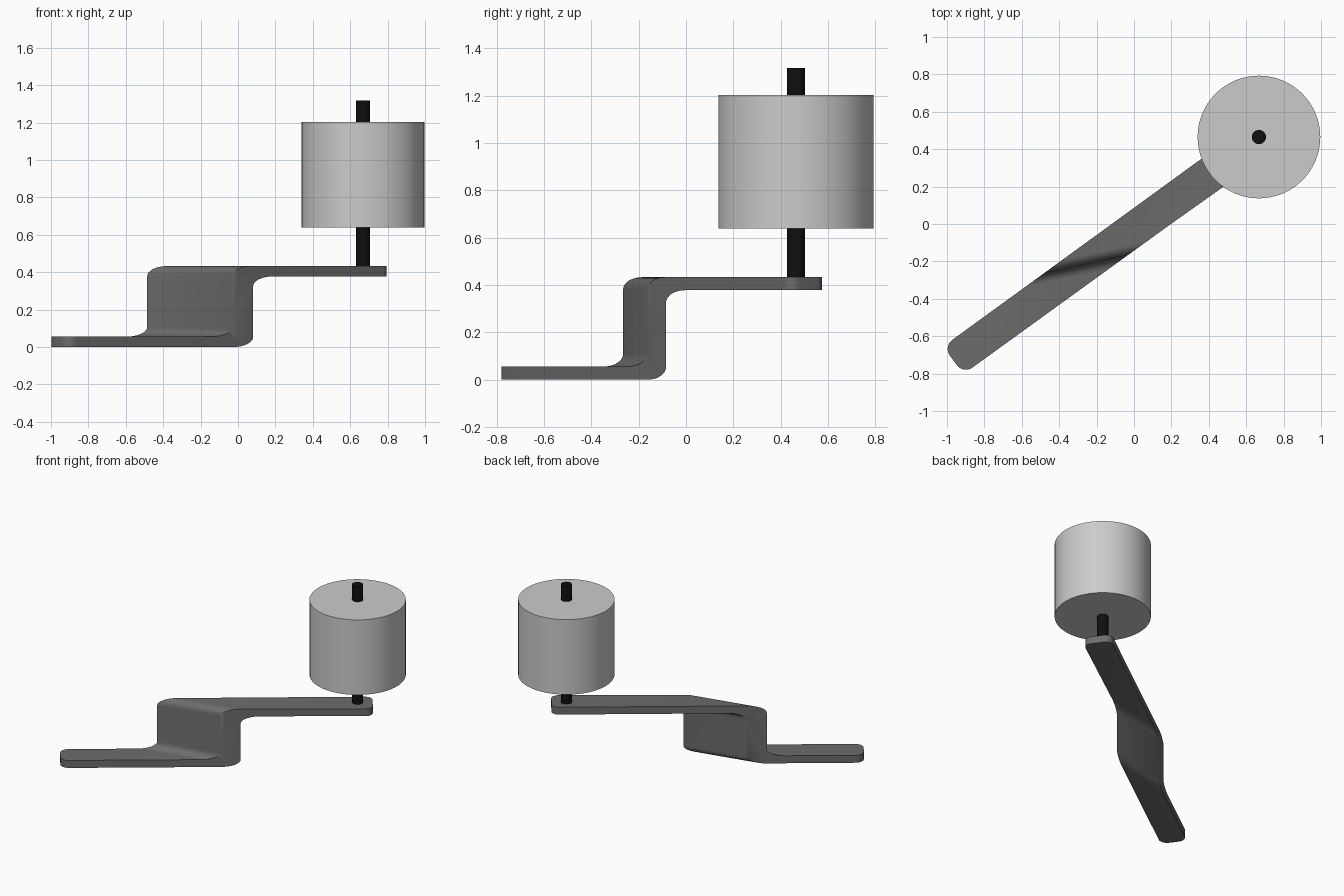
import bpy, bmesh
from math import cos, sin, pi, radians
from mathutils import Vector

if "Cube" in bpy.data.objects:
    bpy.data.objects.remove(bpy.data.objects["Cube"])

U = Vector((0.809, 0.588, 0))      # along the arm
N = Vector((0.588, -0.809, 0))     # across the arm
D = Vector((0.976, 0.217, 0))      # direction of the skewed bend lines
M = Vector((-0.217, 0.976, 0))     # square to the bend lines


def material(name, v):
    m = bpy.data.materials.new(name)
    m.diffuse_color = (v, v, v, 1)
    m.use_nodes = True
    m.node_tree.nodes["Principled BSDF"].inputs["Base Color"].default_value = m.diffuse_color
    return m


def smooth(ob):
    bpy.ops.object.select_all(action='DESELECT')
    ob.select_set(True)
    bpy.context.view_layer.objects.active = ob
    bpy.ops.object.shade_smooth_by_angle(angle=radians(30))


def prism(name, points, offset):
    """Closed solid from a planar outline pushed along offset."""
    bm = bmesh.new()
    face = bm.faces.new([bm.verts.new(p) for p in points])
    ext = bmesh.ops.extrude_face_region(bm, geom=[face], use_keep_orig=True)
    verts = [g for g in ext['geom'] if isinstance(g, bmesh.types.BMVert)]
    bmesh.ops.translate(bm, verts=verts, vec=offset)
    bmesh.ops.recalc_face_normals(bm, faces=bm.faces)
    me = bpy.data.meshes.new(name)
    bm.to_mesh(me)
    bm.free()
    ob = bpy.data.objects.new(name, me)
    bpy.context.collection.objects.link(ob)
    return ob


def rounded(corners, steps=8):
    """Outline with filleted right-angle corners; each is (a, b, radius)."""
    out = []
    n = len(corners)
    for i, (a, b, r) in enumerate(corners):
        p = Vector((a, b))
        if r == 0:
            out.append(p)
            continue
        d1 = (Vector(corners[i - 1][:2]) - p).normalized() * r
        d2 = (Vector(corners[(i + 1) % n][:2]) - p).normalized() * r
        for k in range(steps + 1):
            t = k / steps * pi / 2
            out.append(p + d1 * (1 - sin(t)) + d2 * (1 - cos(t)))
    return out


def cylinder(name, r, z0, z1, sides):
    bpy.ops.mesh.primitive_cylinder_add(vertices=sides, radius=r, depth=z1 - z0,
                                        location=(0.668, 0.465, (z0 + z1) / 2))
    ob = bpy.context.object
    ob.name = name
    smooth(ob)
    return ob


# Stepped arm: Z-shaped bent plate, trimmed to a rounded strip in plan
R = 0.053
profile = rounded([(-2, 0, 0), (-0.1, 0, R), (-0.1, 0.378, R), (2, 0.378, 0),
                   (2, 0.433, 0), (-0.1545, 0.433, R), (-0.1545, 0.056, R), (-2, 0.056, 0)])
arm = prism("crank_arm", [M * p.x + Vector((0, 0, p.y)) - D * 3 for p in profile], D * 6)
plan = rounded([(-1.21, -0.07, 0.06), (0.916, -0.07, 0.05), (0.916, 0.125, 0.05),
                (0.16, 0.116, 0), (-1.21, 0.113, 0.06)])
cutter = prism("arm_outline_cutter", [U * p.x + N * p.y + Vector((0, 0, -1)) for p in plan],
               Vector((0, 0, 3)))
cutter.hide_render = True
mod = arm.modifiers.new("trim", 'BOOLEAN')
mod.operation = 'INTERSECT'
mod.solver = 'EXACT'
mod.object = cutter
bpy.context.view_layer.objects.active = arm
bpy.ops.object.modifier_apply(modifier=mod.name)
bpy.data.objects.remove(cutter)
smooth(arm)
arm.data.materials.append(material("dark_grey", 0.15))

# Handle knob and the pin it turns on
cylinder("handle_knob", 0.328, 0.64, 1.203, 64)
pin = cylinder("handle_pin", 0.038, 0.40, 1.317, 32)
pin.data.materials.append(material("black", 0.005))
